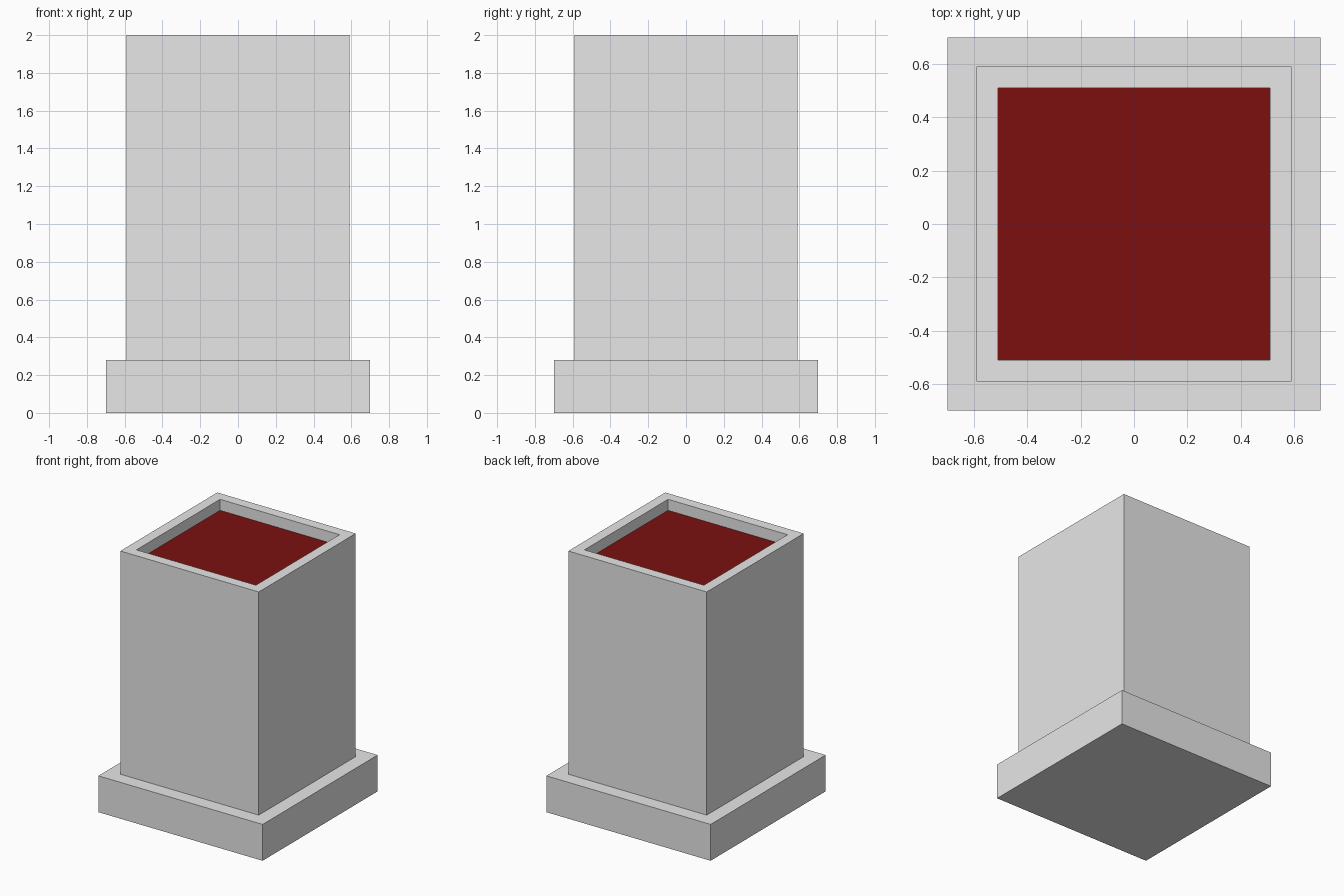
import bpy
import bmesh

if "Cube" in bpy.data.objects:
    bpy.data.objects.remove(bpy.data.objects["Cube"])


def material(name, rgb):
    m = bpy.data.materials.new(name)
    m.diffuse_color = (*rgb, 1)
    m.use_nodes = True
    m.node_tree.nodes["Principled BSDF"].inputs["Base Color"].default_value = m.diffuse_color
    return m


stone = material("grey_stone", (0.8, 0.8, 0.8))
red = material("dark_red", (0.2, 0.005, 0.005))

BASE, BODY, HOLE = 0.70, 0.59, 0.476      # half widths
BASE_TOP, TOP, DEPTH = 0.28, 2.0, 0.085


def block(name, half, z0, z1, mat):
    """Square block between two heights, returned with its open bmesh."""
    bm = bmesh.new()
    bmesh.ops.create_cube(bm, size=1)
    for v in bm.verts:
        v.co.x *= 2 * half
        v.co.y *= 2 * half
        v.co.z = z1 if v.co.z > 0 else z0
    mesh = bpy.data.meshes.new(name)
    mesh.materials.append(mat)
    obj = bpy.data.objects.new(name, mesh)
    bpy.context.collection.objects.link(obj)
    return obj, bm


def finish(obj, bm):
    bm.normal_update()
    bm.to_mesh(obj.data)
    bm.free()


# Wide plinth
finish(*block("plinth", BASE, 0, BASE_TOP, stone))

# Square column with a shallow recess whose floor is red
column, bm = block("column", BODY, BASE_TOP, TOP, stone)
column.data.materials.append(red)
bm.normal_update()
top = max(bm.faces, key=lambda f: f.calc_center_median().z)
bmesh.ops.inset_region(bm, faces=[top], thickness=BODY - HOLE)
floor = bmesh.ops.extrude_discrete_faces(bm, faces=[top])["faces"][0]
for v in floor.verts:
    v.co.z -= DEPTH
floor.material_index = 1
finish(column, bm)
